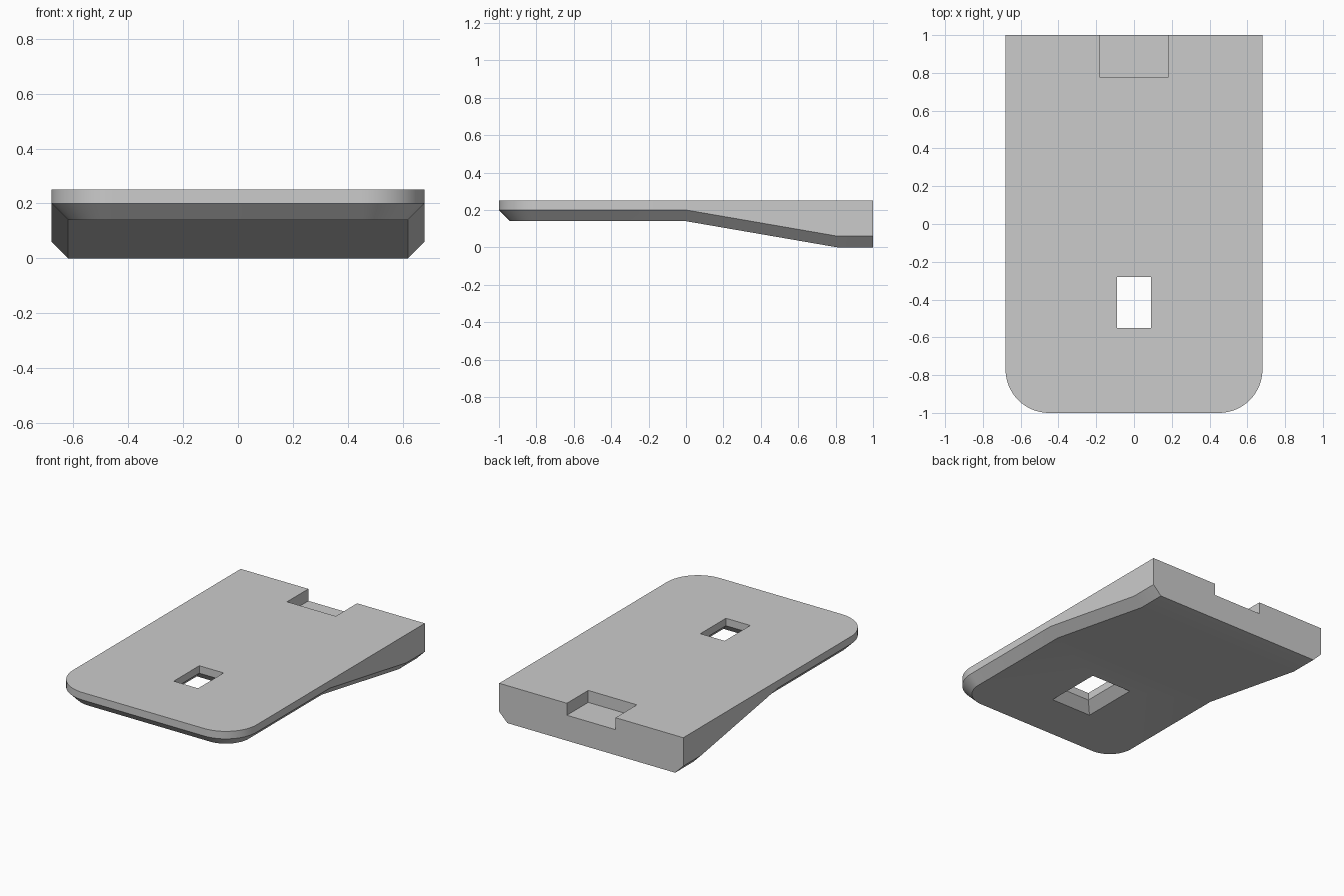
import bpy
import bmesh
import math

cube = bpy.data.objects.get("Cube")
if cube:
    bpy.data.objects.remove(cube, do_unlink=True)

HALF_W, TOP, CHAMFER, RADIUS = 0.68, 0.25, 0.06, 0.23
BEND, HEEL, STEP = 0.0, 0.81, 0.14
ARC_STEPS = 16

grey = bpy.data.materials.new("light grey")
grey.use_nodes = True
colour = (0.6, 0.6, 0.6, 1)
grey.diffuse_color = colour
grey.node_tree.nodes["Principled BSDF"].inputs["Base Color"].default_value = colour


def underside(y):
    """Height of the underside: raised at the front, sloping down to the heel."""
    t = min(max((y - BEND) / (HEEL - BEND), 0), 1)
    return STEP * (1 - t)


def outline(inset):
    """Plan outline, from the back left, round the front, to the back right."""
    w, r = HALF_W - inset, RADIUS - inset
    side = [(w, 1), (w, HEEL), (w, BEND)]
    for i in range(ARC_STEPS + 1):
        a = math.pi / 2 * i / ARC_STEPS
        side.append((HALF_W - RADIUS + r * math.cos(a),
                     RADIUS - 1 - r * math.sin(a)))
    return side + [(-x, y) for x, y in reversed(side)]


def make_object(name, bm):
    bmesh.ops.recalc_face_normals(bm, faces=bm.faces)
    mesh = bpy.data.meshes.new(name)
    bm.to_mesh(mesh)
    bm.free()
    mesh.materials.append(grey)
    obj = bpy.data.objects.new(name, mesh)
    bpy.context.collection.objects.link(obj)
    return obj


def make_cutter(name, rects):
    """Solid lofted through rectangles given as (x0, x1, y0, y1, z)."""
    bm = bmesh.new()
    rings = [[bm.verts.new(p) for p in
              ((a, c, z), (b, c, z), (b, d, z), (a, d, z))]
             for a, b, c, d, z in rects]
    for low, high in zip(rings, rings[1:]):
        for i in range(4):
            j = (i + 1) % 4
            bm.faces.new((low[i], low[j], high[j], high[i]))
    bm.faces.new(rings[0])
    bm.faces.new(rings[-1])
    obj = make_cutter_hidden(make_object(name, bm))
    return obj


def make_cutter_hidden(obj):
    obj.hide_render = True
    obj.display_type = 'WIRE'
    return obj


# Plate: straight upper wall, chamfered lower edge, bent underside
bm = bmesh.new()
wide, narrow = outline(0), outline(CHAMFER)
top = [bm.verts.new((x, y, TOP)) for x, y in wide]
middle = [bm.verts.new((x, y, underside(y) + CHAMFER)) for x, y in wide]
bottom = [bm.verts.new((x, y, underside(y))) for x, y in narrow]
n = len(top)
for upper, lower in ((top, middle), (middle, bottom)):
    for i in range(n - 1):
        bm.faces.new((upper[i], upper[i + 1], lower[i + 1], lower[i]))
bm.faces.new(top)
bm.faces.new((top[0], middle[0], bottom[0], bottom[-1], middle[-1], top[-1]))
for i in range(2):
    bm.faces.new((bottom[i], bottom[i + 1], bottom[n - 2 - i], bottom[n - 1 - i]))
bm.faces.new(bottom[2:n - 2])
plate = make_object("plate", bm)

# Slot flared at the underside, and a shallow pocket open to the back
flare = CHAMFER + 0.05
cutters = [
    make_cutter("slot_cutter", [
        (-0.09 - flare, 0.09 + flare, -0.55 - flare, -0.28 + flare, STEP - 0.05),
        (-0.09, 0.09, -0.55, -0.28, STEP + CHAMFER),
        (-0.09, 0.09, -0.55, -0.28, TOP + 0.1)]),
    make_cutter("pocket_cutter", [
        (-0.18, 0.18, 0.775, 1.1, TOP - 0.08),
        (-0.18, 0.18, 0.775, 1.1, TOP + 0.1)]),
]
bpy.ops.object.select_all(action='DESELECT')
plate.select_set(True)
bpy.context.view_layer.objects.active = plate
for cutter in cutters:
    cut = plate.modifiers.new(cutter.name, 'BOOLEAN')
    cut.operation = 'DIFFERENCE'
    cut.solver = 'EXACT'
    cut.object = cutter
    bpy.ops.object.modifier_apply(modifier=cut.name)
    bpy.data.objects.remove(cutter, do_unlink=True)

bpy.ops.object.shade_smooth_by_angle(angle=math.radians(30))
